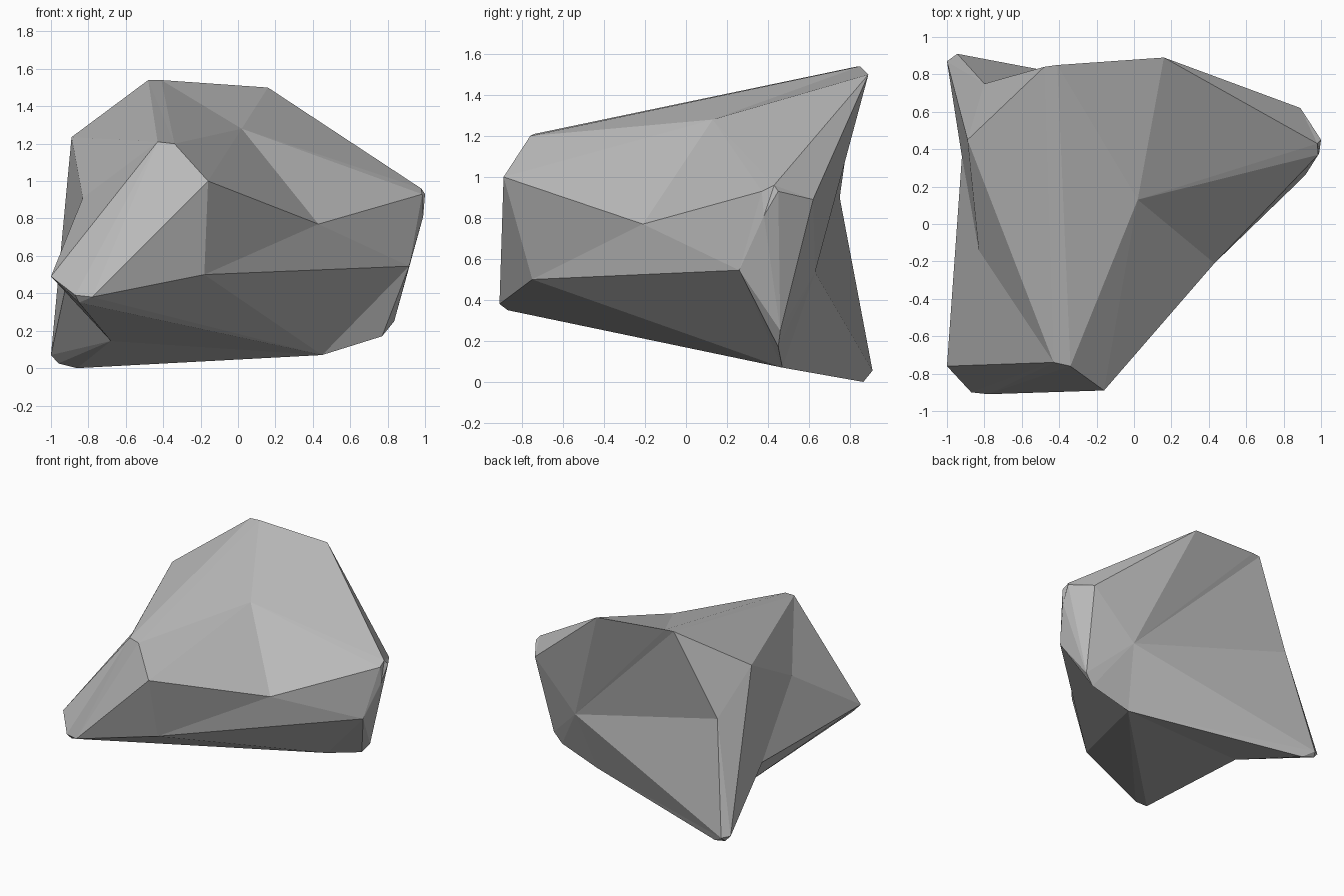
import bpy
import bmesh

default_cube = bpy.data.objects.get("Cube")
if default_cube:
    bpy.data.objects.remove(default_cube, do_unlink=True)

# Corner points of the boulder, grouped by region
corners = {
    # upper ridge
    "peak_right": (-.48, .84, 1.54), "peak_left": (-.41, .85, 1.54),
    "back_crest": (.16, .89, 1.5), "crown": (.02, .13, 1.28),
    "brow": (-.34, -.76, 1.2), "brow_right": (-.43, -.74, 1.21),
    "shoulder": (-.89, .45, 1.235),
    # front
    "nose": (-.16, -.89, 1), "chin": (-.18, -.75, .5), "cheek": (.43, -.21, .77),
    "toe_right": (-1, -.76, .49), "toe_mid": (-.87, -.9, .39),
    "toe_left": (-.78, -.91, .38), "toe_base": (-.85, -.87, .35),
    # left tip
    "tip_top": (.98, .43, .96), "tip_end": (1, .45, .93),
    "tip_front": (.985, .37, .93), "tip_low": (.99, .38, .81),
    "tip_back": (.89, .62, .89), "flank": (.915, .26, .545),
    "keel_high": (.835, .46, .25), "keel_mid": (.77, .45, .17), "keel": (.45, .47, .07),
    # hollows
    "back_hollow": (.53, .63, .535), "back_notch": (-.8, .75, .9),
    "side_notch": (-.83, -.14, .91), "side_fold": (-.92, .36, .44),
    "under_hollow": (-.68, .33, .145),
    # rear foot
    "foot_side": (-1, .87, .07), "foot_back": (-.945, .91, .055),
    "foot_base": (-.86, .865, 0), "foot_edge": (-.96, .88, .025),
}

# Each facet group is a fan: its hub, then the rim it spreads over
fans = {
    "crown": "brow nose cheek tip_front tip_top back_crest peak_left brow",
    "shoulder": "brow_right peak_right back_notch foot_side side_fold side_notch brow_right",
    "back_hollow": "tip_back back_crest peak_left peak_right back_notch foot_back "
                   "keel keel_mid keel_high tip_back",
    "under_hollow": "toe_right side_fold foot_side foot_edge foot_base keel toe_base toe_right",
    "chin": "toe_left nose cheek flank keel toe_left",
    "toe_left": "nose brow brow_right toe_mid toe_base keel",
    "toe_right": "side_fold side_notch brow_right toe_mid toe_base",
    "keel_high": "tip_back tip_end tip_low flank keel_mid",
    "tip_top": "back_crest tip_back tip_end tip_low tip_front",
    "tip_front": "cheek flank tip_low",
    "keel_mid": "flank keel",
    "foot_back": "back_notch foot_side foot_edge foot_base keel",
    "brow": "peak_left peak_right brow_right",
}

bm = bmesh.new()
points = {name: bm.verts.new(position) for name, position in corners.items()}
for hub, rim in fans.items():
    rim = rim.split()
    for first, second in zip(rim, rim[1:]):
        bm.faces.new((points[hub], points[first], points[second]))
bmesh.ops.recalc_face_normals(bm, faces=bm.faces[:])

mesh = bpy.data.meshes.new("boulder")
bm.to_mesh(mesh)
bm.free()
boulder = bpy.data.objects.new("boulder", mesh)
bpy.context.collection.objects.link(boulder)

# Plain grey stone, flat shaded
stone = bpy.data.materials.new("stone_grey")
stone.use_nodes = True
grey = (.5, .5, .5, 1)
stone.diffuse_color = grey
stone.node_tree.nodes["Principled BSDF"].inputs["Base Color"].default_value = grey
mesh.materials.append(stone)
